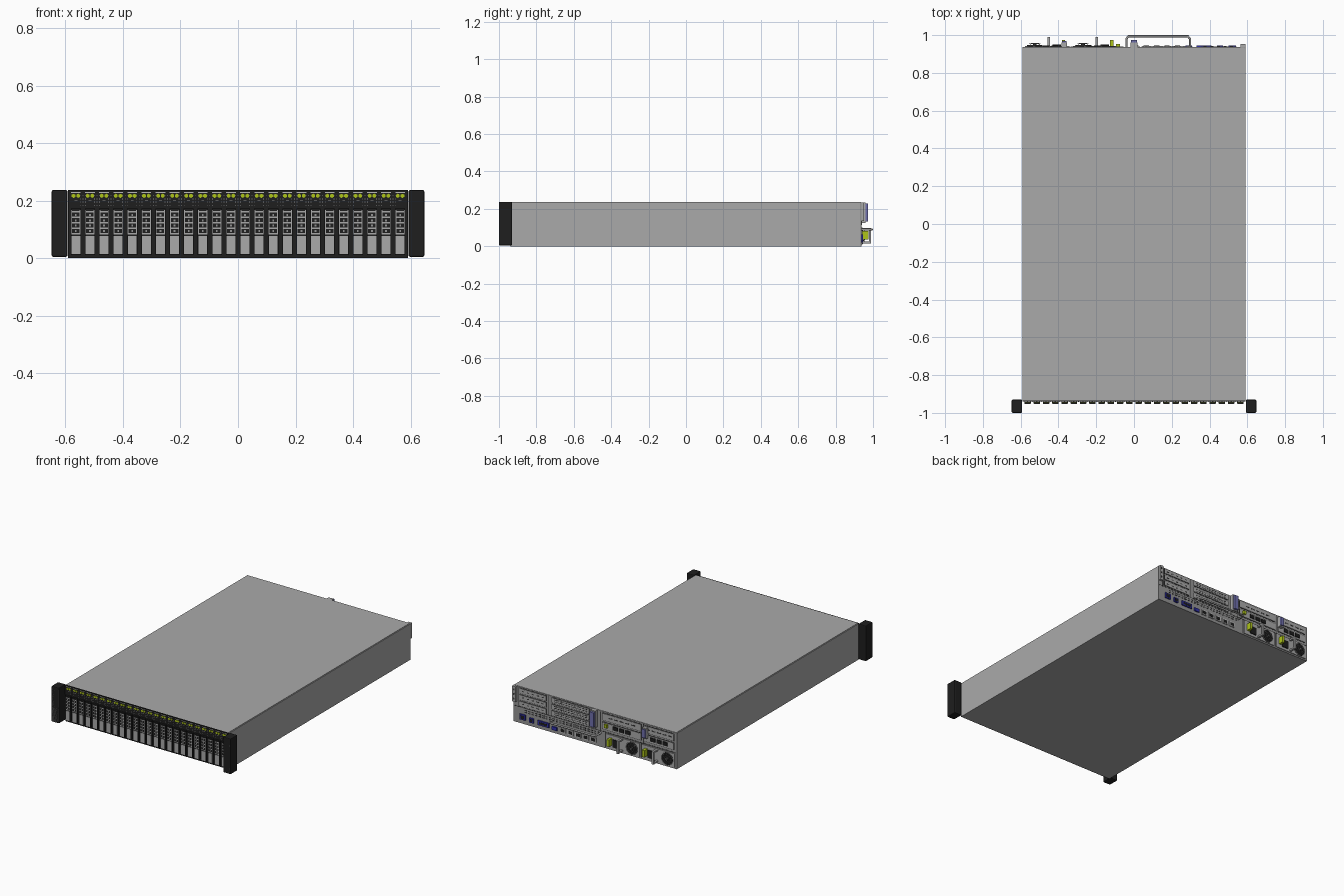
import bpy, bmesh, math
from mathutils import Matrix, Vector

cube = bpy.data.objects.get("Cube")
if cube:
    bpy.data.objects.remove(cube)


def material(name, r, g, b):
    m = bpy.data.materials.new(name)
    m.use_nodes = True
    m.diffuse_color = (r, g, b, 1)
    m.node_tree.nodes["Principled BSDF"].inputs["Base Color"].default_value = (r, g, b, 1)
    return m


STEEL = material("steel grey", .4, .4, .4)
PANEL = material("panel grey", .3, .3, .3)
BLACK = material("black plastic", .013, .013, .013)
DARK = material("dark grey", .05, .05, .05)
LIGHT = material("light grey", .5, .5, .5)
GREEN = material("lime green", .42, .55, .01)
PURPLE = material("soft purple", .16, .16, .42)
BLUE = material("port blue", .03, .03, .4)

FRONT, BACK = -.935, .93
HEIGHT, HALF = .237, .59


def finish(name, mat, bm):
    mesh = bpy.data.meshes.new(name)
    bm.to_mesh(mesh)
    bm.free()
    mesh.materials.append(mat)
    obj = bpy.data.objects.new(name, mesh)
    bpy.context.collection.objects.link(obj)
    return obj


def plates(name, mat, y, depth, specs):
    """Blocks given as (x, z, width, height), reaching from y by the signed depth."""
    bm = bmesh.new()
    for x, z, w, h in specs:
        place = Matrix.Translation((x, y + depth / 2, z))
        bmesh.ops.create_cube(bm, size=1, matrix=place @ Matrix.Diagonal((w, abs(depth), h, 1)))
    return finish(name, mat, bm)


def discs(name, mat, y, depth, radius, centres, sides):
    bm = bmesh.new()
    turn = Matrix.Rotation(math.pi / 2, 4, "X")
    for x, z in centres:
        bmesh.ops.create_cone(bm, cap_ends=True, segments=sides, radius1=radius, radius2=radius,
                              depth=abs(depth), matrix=Matrix.Translation((x, y + depth / 2, z)) @ turn)
    return finish(name, mat, bm)


def wire(name, mat, radius, paths, cyclic=False):
    curve = bpy.data.curves.new(name, "CURVE")
    curve.dimensions = "3D"
    curve.bevel_depth, curve.bevel_resolution = radius, 1
    for path in paths:
        s = curve.splines.new("POLY")
        s.points.add(len(path) - 1)
        for p, co in zip(s.points, path):
            p.co = (*co, 1)
        s.use_cyclic_u = cyclic
    curve.materials.append(mat)
    obj = bpy.data.objects.new(name, curve)
    bpy.context.collection.objects.link(obj)


# Chassis, lid and front panel
plates("chassis", STEEL, FRONT, BACK - FRONT, [(0, .117, 2 * HALF, .234)])
plates("lid", STEEL, FRONT, BACK - FRONT + .005, [(0, .2355, 1.17, .003)])
plates("front_panel", BLACK, FRONT, -.003, [(0, HEIGHT / 2, 2 * HALF, HEIGHT)])

# Rack ears with rounded edges
ears = plates("rack_ears", BLACK, FRONT + .005, -.07,
              [(s * .62, .121, .055, .232) for s in (-1, 1)])
bevel = ears.modifiers.new("bevel", "BEVEL")
bevel.width, bevel.segments = .005, 2
plates("ear_panels", DARK, -.998, -.002,
       [(s * .62, z, .046, h) for s in (-1, 1) for z, h in ((.056, .09), (.166, .114))])
plates("ear_faces", BLACK, -.9985, -.0015,
       [(s * .62, z, .044, h) for s in (-1, 1) for z, h in ((.056, .088), (.166, .112))])
plates("ear_label", PANEL, -.999, -.001, [(.62, .221, .036, .004)])
discs("ear_button", PANEL, -.999, -.001, .005, [(.625, .135), (-.625, .185)], 12)

# Twenty-four drive carriers
columns = [(i - 11.5) * .049 for i in range(24)]
plates("drive_carriers", BLACK, FRONT, -.016, [(x, .092, .035, .16) for x in columns])
plates("drive_latches", STEEL, -.951, -.002, [(x, .046, .031, .064) for x in columns])
plates("drive_grille_rails", STEEL, -.951, -.001,
       [(x + s * .0145, .125, .003, .085) for x in columns for s in (-1, 1)])
plates("drive_grille_rungs", STEEL, -.951, -.001,
       [(x, .085 + k * .019, .029, .005) for x in columns for k in range(5)])
plates("drive_grille_ribs", PANEL, -.951, -.0005,
       [(x, .094 + k * .019, .006, .007) for x in columns for k in range(4)])

# Vent strip with indicator lamps above the drives
plates("vent_strip", BLACK, FRONT, -.006, [(0, .206, 1.18, .062)])
plates("strip_trim", LIGHT, -.941, -.001, [(x, .2285, .034, .0025) for x in columns])
discs("drive_lamps", GREEN, -.941, -.003, .0075,
      [(x + s * .008, .217) for x in columns for s in (-1, 1)], 6)
plates("vent_dots", PANEL, -.941, -.001,
       [(x + .0245 + k * .009, .184 + j * .011, .003, .003)
        for x in columns[:-1] for k in (-1, 0, 1) for j in range(4)])
plates("drive_marks", PANEL, -.941, -.001, [(x, .2, .01, .003) for x in columns])

# Rear panel with seams
plates("rear_panel", PANEL, BACK, .007, [(0, .1175, 1.18, .235)])
rear = BACK + .007
plates("rear_seams", DARK, rear, .001,
       [(x, .165, .005, .13) for x in (.555, .335, .015, -.04, -.35)]
       + [(0, .105, 1.17, .004), (-.335, .055, .005, .095), (-.075, .055, .005, .095)])
plates("rear_corner_bracket", STEEL, BACK, .022, [(.577, .185, .024, .1)])
plates("rear_corner_holes", DARK, BACK + .022, .001, [(.577, z, .01, .012) for z in (.155, .185, .215)])

# Expansion slot covers on the left
levels = [.128, .17, .212]
slots = [(.447, z, .19) for z in levels] + [(.175, z, .27) for z in levels]
plates("slot_gaps", DARK, rear, .001, [(x, z, w + .008, .036) for x, z, w in slots])
plates("slot_covers", STEEL, rear, .004, [(x, z, w, .029) for x, z, w in slots])
plates("slot_vents", DARK, rear + .004, .001,
       [(.175 + (k - 5.5) * .02, z + s * .006, .015, .004)
        for z in levels for k in range(12) for s in (-1, 1)])
plates("slot_marks", DARK, rear + .004, .001,
       [(.447 + k * .035, z, .016, .005) for z in levels for k in (-2, -1, 0, 1, 2)])

# Network cards on the right
cards = [(-.195, .28), (-.465, .21)]
plates("card_gaps", DARK, rear, .001, [(x, z, w + .008, .05) for x, w in cards for z in (.145, .203)])
plates("card_plates", STEEL, rear, .004, [(x, z, w, .042) for x, w in cards for z in (.145, .203)])
plates("card_ports", BLACK, rear + .004, .005,
       [(x + k * .045, .147, .034, .024) for x, w in cards for k in (-1, 0, 1)])
plates("card_slits", DARK, rear + .004, .001,
       [(x + k * .04, .203, .028, .007) for x, w in cards for k in (-2, -1, 0, 1, 2)])
plates("card_latch", GREEN, rear + .004, .012, [(-.085, .15, .02, .022)])

# Purple release levers
plates("lever_brackets", STEEL, BACK, .03, [(.0, .18, .036, .11), (-.37, .185, .03, .07)])
plates("lever_grips", PURPLE, BACK + .03, .014, [(.0, .18, .03, .095)])
plates("lever_small_grip", PURPLE, BACK + .03, .008, [(-.37, .185, .024, .055)])

# Ports along the lower edge
plates("blue_ports", BLUE, rear, .008,
       [(.52, .045, .04, .035), (.455, .04, .03, .03), (.37, .04, .08, .03), (.29, .032, .035, .022)])
plates("port_sockets", BLACK, rear + .008, .001,
       [(.52, .045, .028, .022), (.455, .04, .02, .018), (.37, .04, .06, .015)])
plates("network_ports", LIGHT, rear, .006, [(.23 - k * .055, .035, .04, .032) for k in range(5)])
plates("network_sockets", BLACK, rear + .006, .001, [(.23 - k * .055, .035, .028, .02) for k in range(5)])
plates("port_vents", DARK, rear, .001,
       [(.5 - k * .025, z, .016, .007) for k in range(22) for z in (.078, .091)])

# Two power supplies: fan, guard, pull handle and latch
supplies = [-.205, -.46]
plates("supply_faces", STEEL, rear, .006, [(x, .054, .236, .09) for x in supplies])
fans = [(x - .065, .054) for x in supplies]
face = rear + .006
discs("fan_wells", BLACK, face, .002, .041, fans, 32)
discs("fan_hubs", DARK, face, .014, .01, fans, 16)
rings = [[(x + r * math.cos(a), y, z + r * math.sin(a))
          for a in [k * math.tau / 24 for k in range(24)]]
         for x, z in fans for r, y in ((.04, .946), (.03, .953), (.02, .957))]
wire("fan_guard_rings", PANEL, .0013, rings, True)
spokes = [[(x + c * .041, .945, z + s * .041), (x + c * .025, .956, z + s * .025), (x, .958, z)]
          for x, z in fans for c, s in ((.7, .7), (-.7, .7), (.7, -.7), (-.7, -.7))]
wire("fan_guard_spokes", PANEL, .0013, spokes)
plates("handle_arms", STEEL, face, .047,
       [(x + .008, z, .014, .01) for x in supplies for z in (.02, .093)])
plates("handle_grips", STEEL, face + .036, .011, [(x + .008, .0565, .014, .083) for x in supplies])
plates("supply_latches", GREEN, face, .032, [(x + .087, .058, .018, .045) for x in supplies])
plates("supply_sockets", BLACK, face, .006, [(x + .05, .05, .045, .05) for x in supplies])

# Bent wire handle across the middle
path = [Vector(p) for p in ((-.04, BACK, .09), (-.04, .98, .09), (-.03, .994, .09),
                            (.285, .994, .09), (.297, .98, .09), (.297, BACK, .09))]
wire("cable_handle", STEEL, .006, [path])
